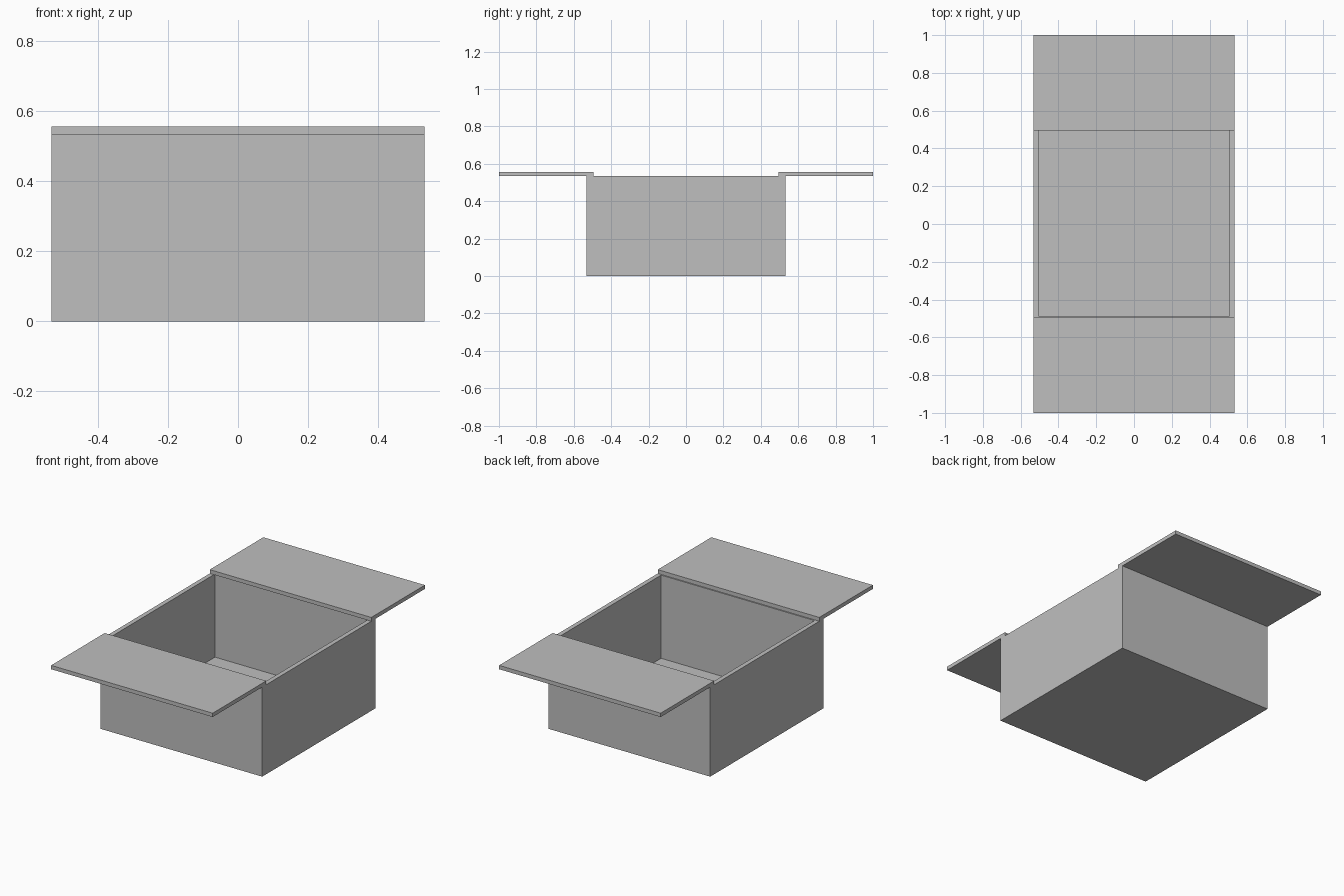
import bpy
import bmesh

cube = bpy.data.objects.get("Cube")
if cube:
    bpy.data.objects.remove(cube, do_unlink=True)

HALF, HEIGHT, FLAP_TOP = 0.533, 0.534, 0.557
INNER, INNER_FRONT, FLOOR = 0.495, -0.488, 0.038

grey = bpy.data.materials.new("plain grey")
grey.use_nodes = True
colour = (0.52, 0.52, 0.52, 1)
grey.diffuse_color = colour
grey.node_tree.nodes["Principled BSDF"].inputs["Base Color"].default_value = colour


def add_box(bm, low, high):
    """Add a box between two opposite corners."""
    verts = bmesh.ops.create_cube(bm, size=1)["verts"]
    for v in verts:
        v.co = [high[i] if v.co[i] > 0 else low[i] for i in range(3)]
    return verts


def finish(name, bm):
    mesh = bpy.data.meshes.new(name)
    bm.to_mesh(mesh)
    bm.free()
    mesh.materials.append(grey)
    bpy.context.collection.objects.link(bpy.data.objects.new(name, mesh))


# Open box: inset the top face, then push it down to form the cavity
bm = bmesh.new()
add_box(bm, (-HALF, -HALF, 0), (HALF, HALF, HEIGHT))
bm.normal_update()
top = max(bm.faces, key=lambda f: f.calc_center_median().z)
bmesh.ops.inset_individual(bm, faces=[top], thickness=HALF - INNER)
for v in top.verts:
    if v.co.y < 0:
        v.co.y = INNER_FRONT
well = bmesh.ops.extrude_discrete_faces(bm, faces=[top])["faces"][0]
for v in well.verts:
    v.co.z = FLOOR
bmesh.ops.recalc_face_normals(bm, faces=bm.faces)
finish("box_body", bm)

# Flaps folded flat outwards over the front and back walls
for name, y0, y1 in (("front_flap", -1, -INNER), ("back_flap", INNER, 1)):
    bm = bmesh.new()
    add_box(bm, (-HALF, y0, HEIGHT), (HALF, y1, FLAP_TOP))
    finish(name, bm)
